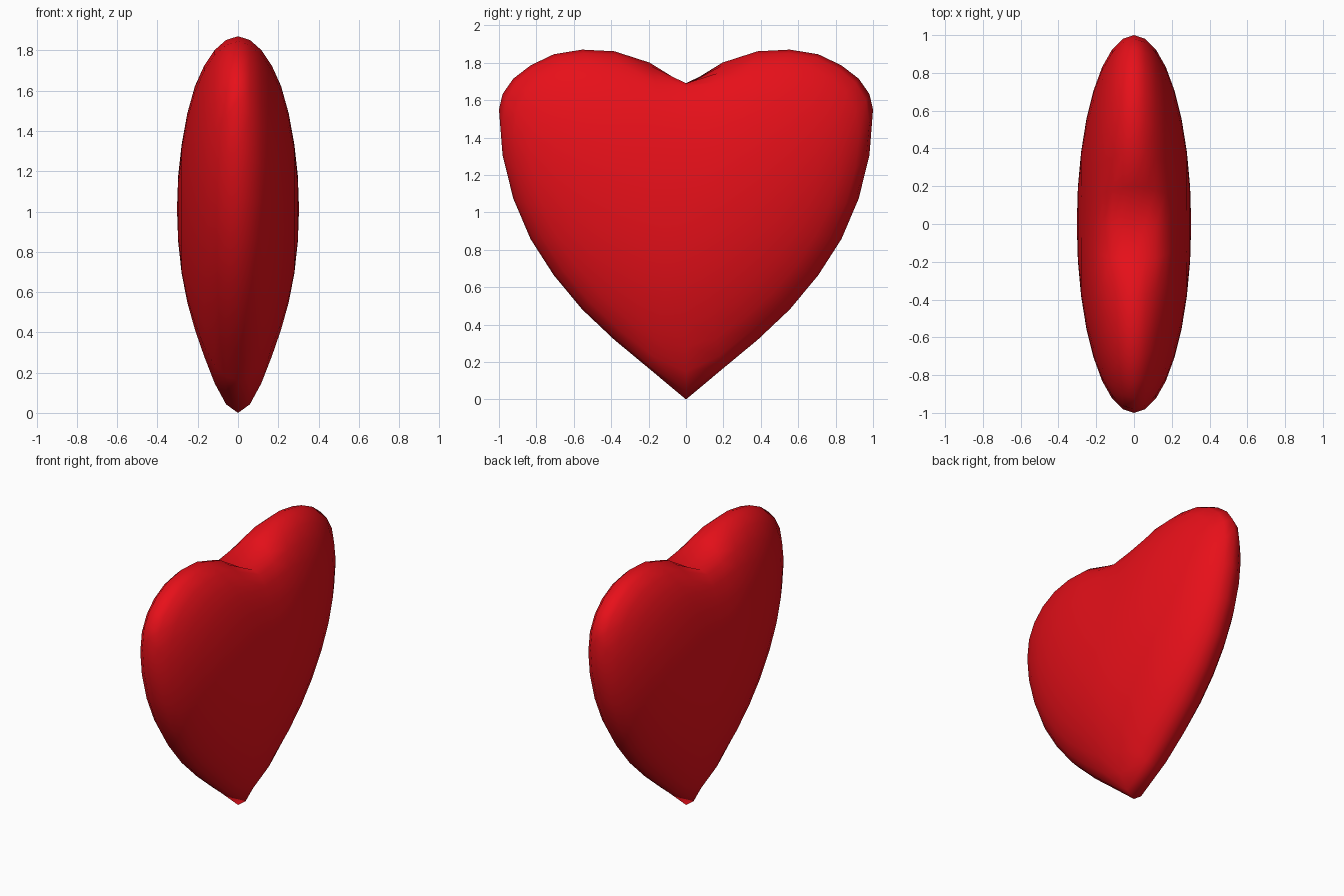
import bpy, bmesh, math
from mathutils import Matrix

if "Cube" in bpy.data.objects:
    bpy.data.objects.remove(bpy.data.objects["Cube"])

# Lift of the sphere by distance from the middle plane, one step per 11.25 degrees
LIFT = [0, .147, .255, .341, .42, .487, .56, .635, .715]
HALF_HEIGHT, HALF_THICK = .835, .303


def lift(d):
    a = math.asin(min(d, 1.0)) / math.radians(11.25)
    i = min(int(a), 7)
    return LIFT[i] + (LIFT[i + 1] - LIFT[i]) * (a - i)


# Heart: sphere with poles on the x axis, sheared upward on both sides
bm = bmesh.new()
bmesh.ops.create_uvsphere(bm, u_segments=32, v_segments=16, radius=1,
                          matrix=Matrix.Rotation(math.radians(90), 4, 'Y'))
for v in bm.verts:
    x, y, z = v.co
    x *= HALF_THICK
    # the crease at the tip and notch fades out towards the faces
    t = min(abs(x) / .25, 1)
    soft = .25 * t * t * (3 - 2 * t)
    v.co = (x, y, HALF_HEIGHT * (1 + z) + lift(math.hypot(y, soft)))
for f in bm.faces:
    f.smooth = True
bmesh.ops.recalc_face_normals(bm, faces=bm.faces)

mesh = bpy.data.meshes.new("heart")
bm.to_mesh(mesh)
bm.free()
heart = bpy.data.objects.new("heart", mesh)
bpy.context.collection.objects.link(heart)

red = bpy.data.materials.new("red")
red.diffuse_color = (.8, .005, .01, 1)
red.use_nodes = True
red.node_tree.nodes["Principled BSDF"].inputs["Base Color"].default_value = red.diffuse_color
mesh.materials.append(red)
